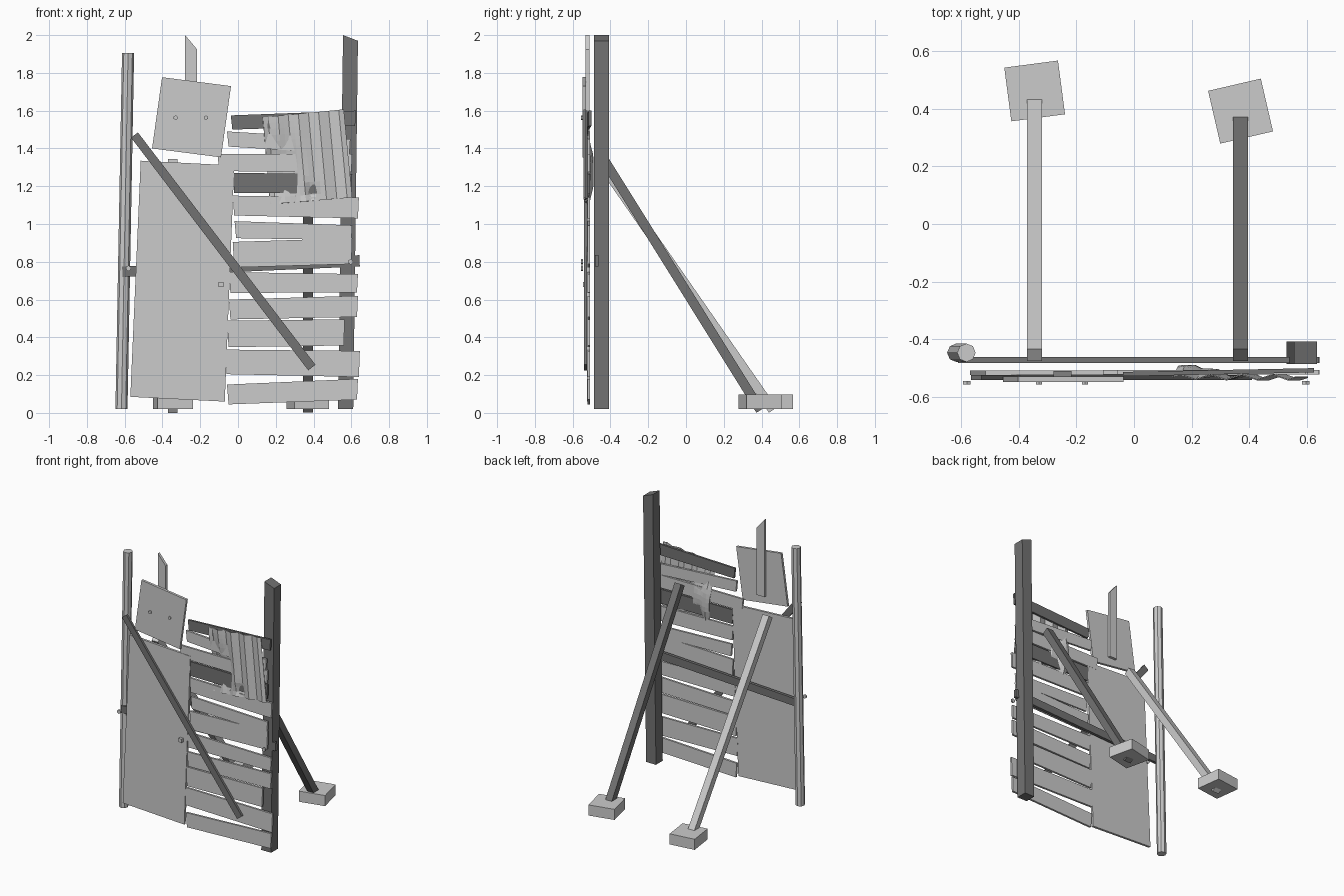
import bpy, bmesh, math
from mathutils import Vector, Matrix

if "Cube" in bpy.data.objects:
    bpy.data.objects.remove(bpy.data.objects["Cube"])


def material(name, v):
    m = bpy.data.materials.new(name)
    m.diffuse_color = (v, v, v, 1)
    m.use_nodes = True
    m.node_tree.nodes["Principled BSDF"].inputs["Base Color"].default_value = m.diffuse_color
    return m


DARK = material("dark_wood", 0.17)
WORN = material("worn_wood", 0.55)


def finish(name, bm, mat=None):
    bmesh.ops.recalc_face_normals(bm, faces=bm.faces)
    me = bpy.data.meshes.new(name)
    bm.to_mesh(me)
    bm.free()
    ob = bpy.data.objects.new(name, me)
    bpy.context.collection.objects.link(ob)
    if mat:
        me.materials.append(mat)
    return ob


def slab(name, outline, y0, y1, mat=None, yaw=0):
    """Extrude an xz outline from front y0 to back y1."""
    bm = bmesh.new()
    front = [bm.verts.new((x, y0 + yaw * x, z)) for x, z in outline]
    back = [bm.verts.new((x, y1 + yaw * x, z)) for x, z in outline]
    n = len(outline)
    bm.faces.new(front)
    bm.faces.new(back[::-1])
    for i in range(n):
        j = (i + 1) % n
        bm.faces.new((front[i], front[j], back[j], back[i]))
    return finish(name, bm, mat)


def box(name, size, matrix, mat=None):
    bm = bmesh.new()
    bmesh.ops.create_cube(bm, size=1, matrix=matrix @ Matrix.Diagonal((*size, 1)))
    return finish(name, bm, mat)


def rod(name, a, b, r, sides, mat=None):
    a, b = Vector(a), Vector(b)
    d = b - a
    rot = d.to_track_quat('Z', 'Y').to_matrix().to_4x4()
    bm = bmesh.new()
    bmesh.ops.create_cone(bm, cap_ends=True, segments=sides, radius1=r, radius2=r,
                          depth=d.length, matrix=Matrix.Translation((a + b) / 2) @ rot)
    return finish(name, bm, mat)


# Uprights: round pole, and square post with a slanted top
rod("round_pole", (-0.617, -0.447, 0.02), (-0.582, -0.447, 1.905), 0.032, 8)
slab("square_post", [(0.53, 0.02), (0.61, 0.02), (0.635, 1.97), (0.556, 2.0)],
     -0.487, -0.408, DARK)

# Rail joining the uprights
slab("back_rail", [(-0.612, 0.72), (0.645, 0.775), (0.642, 0.835), (-0.612, 0.775)],
     -0.483, -0.462, DARK)

# Large sheet panel on the left, with a small block
slab("large_panel", [(-0.57, 0.085), (-0.07, 0.06), (-0.02, 1.31), (-0.515, 1.335)],
     -0.525, -0.508)
box("panel_block", (0.027, 0.025, 0.027), Matrix.Translation((-0.09, -0.532, 0.68)))

# Planks: left x, left bottom z, left top z, right x, right bottom z, right top z
planks = [
    (-0.03, 1.50, 1.575, 0.62, 1.52, 1.60, DARK),
    (-0.05, 1.41, 1.49, 0.59, 1.37, 1.45, None),
    (-0.10, 1.28, 1.37, 0.60, 1.275, 1.37, None),
    (-0.02, 1.165, 1.27, 0.60, 1.16, 1.265, DARK),
    (-0.02, 1.045, 1.15, 0.635, 1.03, 1.14, None),
    (-0.01, 0.925, 1.015, 0.60, 0.915, 0.993, None),
    (-0.02, 0.77, 0.905, 0.60, 0.788, 0.925, None),
    (-0.04, 0.635, 0.745, 0.63, 0.638, 0.735, None),
    (-0.04, 0.495, 0.60, 0.63, 0.508, 0.62, None),
    (-0.05, 0.348, 0.488, 0.56, 0.357, 0.495, WORN),
    (-0.06, 0.205, 0.335, 0.64, 0.19, 0.328, None),
    (-0.05, 0.045, 0.15, 0.63, 0.07, 0.18, None),
]
for i, (xl, bl, tl, xr, br, tr, mat) in enumerate(planks):
    yaw = 0.02 if i == 0 else 0
    y = -0.528 if i == 0 else -0.522
    slab(f"plank_{i + 1}", [(xl, bl), (xr, br), (xr + 0.005, tr), (xl - 0.008, tl)],
         y, y + 0.015, mat, yaw)

# Diagonal brace across the front
slab("front_brace", [(0.372, 0.225), (0.41, 0.255), (-0.53, 1.485), (-0.566, 1.457)],
     -0.541, -0.524, DARK)

# Upper board on a pointed stake
slab("upper_board", [(-0.455, 1.40), (-0.09, 1.353), (-0.037, 1.73), (-0.402, 1.777)],
     -0.548, -0.53)
slab("board_stake", [(-0.28, 1.43), (-0.217, 1.43), (-0.217, 1.925), (-0.28, 2.0)],
     -0.531, -0.511, WORN)

# Bolt heads
for i, (x, z) in enumerate([(-0.33, 1.563), (-0.17, 1.563), (-0.58, 0.765), (0.597, 0.80)]):
    r = 0.012 if i < 2 else 0.015
    rod(f"bolt_{i + 1}", (x, -0.557, z), (x, -0.546, z), r, 6)

# Corrugated sheet, dented back through the planks
NX, NZ = 16, 14
bm = bmesh.new()
grid = []
for j in range(NZ + 1):
    v = j / NZ
    row = []
    for i in range(NX + 1):
        u = i / NX
        lo = Vector((0.17 + 0.435 * u, 1.105 + 0.035 * u))
        hi = Vector((0.132 + 0.428 * u, 1.565 + 0.042 * u))
        p = lo.lerp(hi, v)
        y = -0.534 + 0.009 * math.sin(u * 8 * math.pi)
        for cx, cz, rx, rz, depth in ((0.195, 1.28, 0.10, 0.14, 0.045),
                                      (0.38, 1.16, 0.03, 0.04, 0.022)):
            y += depth * math.exp(-((p.x - cx) / rx) ** 2 - ((p.y - cz) / rz) ** 2)
        row.append(bm.verts.new((p.x, min(y, -0.493), p.y)))
    grid.append(row)
for j in range(NZ):
    for i in range(NX):
        bm.faces.new((grid[j][i], grid[j][i + 1], grid[j + 1][i + 1], grid[j + 1][i]))
sheet = finish("corrugated_sheet", bm)
sheet.modifiers.new("thickness", 'SOLIDIFY').thickness = 0.004

# Rear props set in footing blocks
for side, x, top, foot, mat, by, ang in (
        ("left", -0.345, (-0.455, 1.33), (0.46, 0.015), WORN, 0.462, 7.5),
        ("right", 0.37, (-0.455, 1.374), (0.394, 0.014), DARK, 0.392, 13)):
    a, b = Vector((x, *top)), Vector((x, *foot))
    tilt = math.atan2(b.y - a.y, a.z - b.z)
    box(f"rear_prop_{side}", (0.052, 0.05, (b - a).length),
        Matrix.Translation((a + b) / 2) @ Matrix.Rotation(tilt, 4, 'X'), mat)
    box(f"footing_block_{side}", (0.188, 0.188, 0.078),
        Matrix.Translation((x, by, 0.059)) @ Matrix.Rotation(math.radians(ang), 4, 'Z'))
